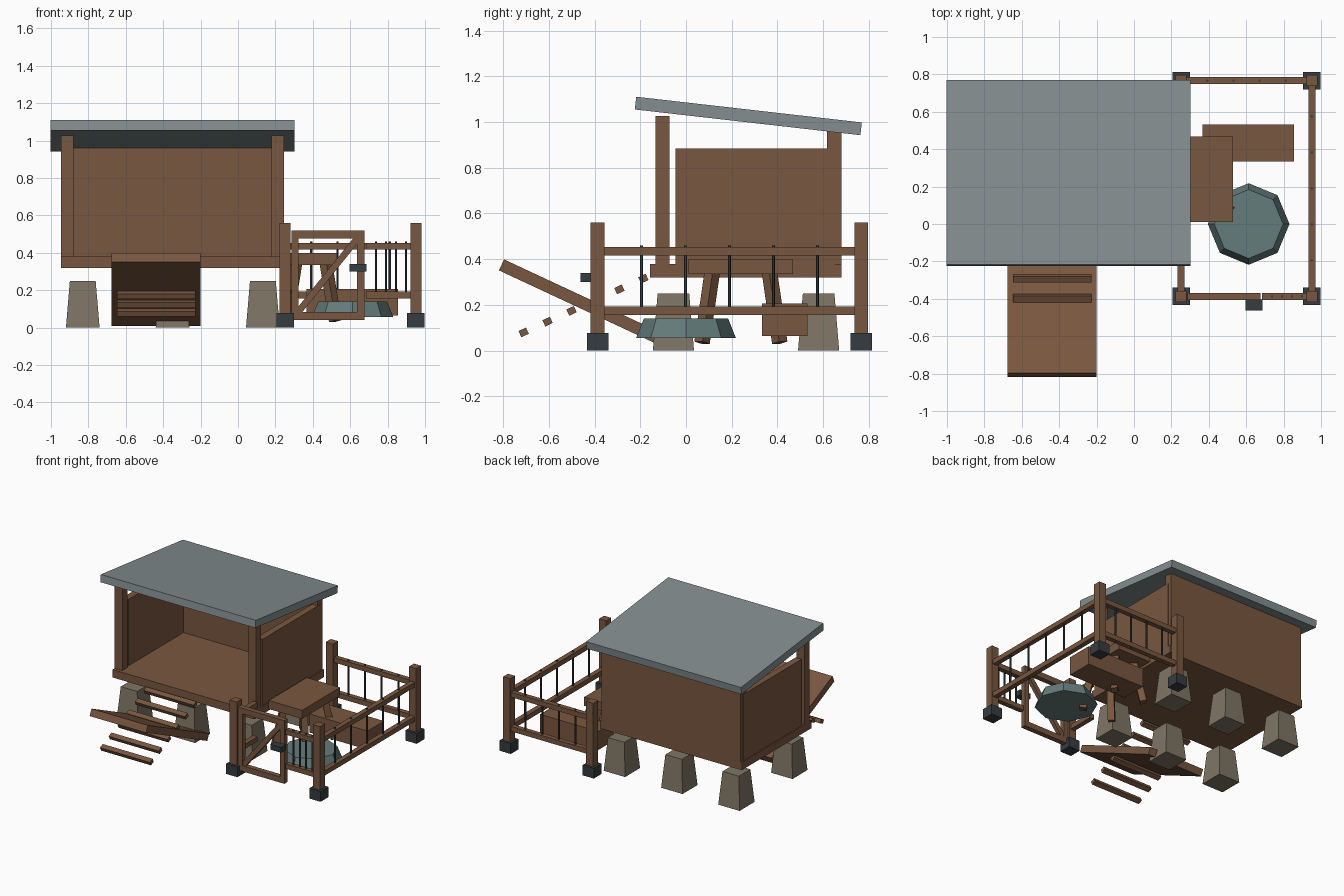
import bpy
from math import radians, sqrt
from mathutils import Vector

if "Cube" in bpy.data.objects:
    bpy.data.objects.remove(bpy.data.objects["Cube"])


def material(name, rgb):
    m = bpy.data.materials.new(name)
    m.diffuse_color = (*rgb, 1)
    m.use_nodes = True
    m.node_tree.nodes["Principled BSDF"].inputs["Base Color"].default_value = m.diffuse_color
    return m


WOOD = material("wood", (0.19, 0.095, 0.05))
SLATE = material("slate", (0.23, 0.27, 0.28))
STONE = material("stone", (0.21, 0.18, 0.13))
IRON = material("iron", (0.035, 0.045, 0.05))
TIN = material("tin", (0.13, 0.2, 0.2))


def finish(name, mat):
    o = bpy.context.object
    o.name = name
    o.data.materials.append(mat)
    return o


def block(name, x, y, z, mat=WOOD):
    """Box given by its (min, max) extents."""
    size = [b - a for a, b in (x, y, z)]
    bpy.ops.mesh.primitive_cube_add(size=1, location=[(a + b) / 2 for a, b in (x, y, z)])
    bpy.context.object.scale = size
    return finish(name, mat)


def tilted(name, centre, size, angle, mat=WOOD):
    """Box tilted about the x axis."""
    bpy.ops.mesh.primitive_cube_add(size=1, location=centre, rotation=(radians(angle), 0, 0))
    bpy.context.object.scale = size
    return finish(name, mat)


def beam(name, a, b, w, d):
    """Rectangular bar running between two points."""
    a, b = Vector(a), Vector(b)
    bpy.ops.mesh.primitive_cube_add(size=1, location=(a + b) / 2)
    o = bpy.context.object
    o.rotation_euler = (b - a).to_track_quat('Z', 'Y').to_euler()
    o.scale = (w, d, (b - a).length)
    return finish(name, WOOD)


def cone(name, loc, r1, r2, h, sides, turn, mat):
    bpy.ops.mesh.primitive_cone_add(vertices=sides, radius1=r1, radius2=r2, depth=h,
                                    location=loc, rotation=(0, 0, radians(turn)))
    return finish(name, mat)


# Hut floor, walls, front posts and sloping roof
block("hut_floor", (-0.945, 0.245), (-0.157, 0.68), (0.32, 0.38))
block("back_wall", (-0.935, 0.235), (0.617, 0.68), (0.38, 0.96))
for side in (-1, 1):
    cx = -0.35 + side * 0.565
    block("side_wall", (cx - 0.025, cx + 0.025), (-0.046, 0.65), (0.38, 0.885))
    px = -0.35 + side * 0.5625
    block("front_post", (px - 0.0325, px + 0.0325), (-0.133, -0.072), (0.37, 1.027))
tilted("roof", (-0.35, 0.2725, 1.0265), (1.303, 0.993, 0.056), -6.5, SLATE)

# Stone piers
for x in (-0.83, -0.35, 0.133):
    for y in (-0.055, 0.58):
        cone("stone_pier", (x, y, 0.125), 0.09 * sqrt(2), 0.069 * sqrt(2), 0.25, 4, 45, STONE)

# Entry plank and cross rungs
tilted("ramp_plank", (-0.4375, -0.44, 0.204), (0.475, 0.81, 0.053), -25)
for i in range(6):
    tilted("ramp_rung", (-0.4375, -0.71 + 0.1047 * i, 0.08 + 0.047 * i), (0.42, 0.036, 0.03), 25)

# Yard posts with iron feet
X0, X1, Y0, Y1 = 0.252, 0.951, -0.387, 0.767
for x in (X0, X1):
    for y in (Y0, Y1):
        block("yard_post", (x - 0.03, x + 0.03), (y - 0.03, y + 0.03), (0.04, 0.56))
        block("post_foot", (x - 0.047, x + 0.047), (y - 0.047, y + 0.047), (0, 0.078), IRON)


def fence(a, b, bars):
    """Two rails with evenly spaced iron bars."""
    for z in (0.175, 0.435):
        beam("fence_rail", (*a, z), (*b, z), 0.037, 0.037)
    for i in range(1, bars + 1):
        p = Vector(a).lerp(Vector(b), i / (bars + 1))
        cone("fence_bar", (p.x, p.y, 0.308), 0.007, 0.007, 0.305, 6, 0, IRON)


fence((X1, Y0), (X1, Y1), 5)
fence((X0, Y1), (X1, Y1), 4)
fence((0.685, Y0), (X1, Y0), 4)
fence((X0, Y0), (X0, -0.15), 0)

# Gate frame with diagonal brace and latch
gy = (Y0 - 0.02, Y0 + 0.018)
for z in (0.04, 0.477):
    block("gate_rail", (0.285, 0.675), gy, (z, z + 0.043))
for x in (0.285, 0.637):
    block("gate_stile", (x, x + 0.038), gy, (0.04, 0.52))
beam("gate_brace", (0.315, Y0, 0.075), (0.645, Y0, 0.485), 0.03, 0.035)
block("gate_latch", (0.595, 0.687), (-0.462, -0.405), (0.3, 0.34), IRON)

# Table with splayed legs
block("table_top", (0.25, 0.53), (0.012, 0.468), (0.335, 0.4))
for sx in (-1, 1):
    for sy in (-1, 1):
        beam("table_leg", (0.39 + sx * 0.08, 0.24 + sy * 0.125, 0.345),
             (0.39 + sx * 0.13, 0.24 + sy * 0.17, 0.035), 0.048, 0.048)

# Wooden box and tin basin
block("feed_box", (0.367, 0.855), (0.333, 0.532), (0.065, 0.207))
cone("tin_basin", (0.613, 0, 0.098), 0.218, 0.184, 0.085, 8, 0, TIN)
